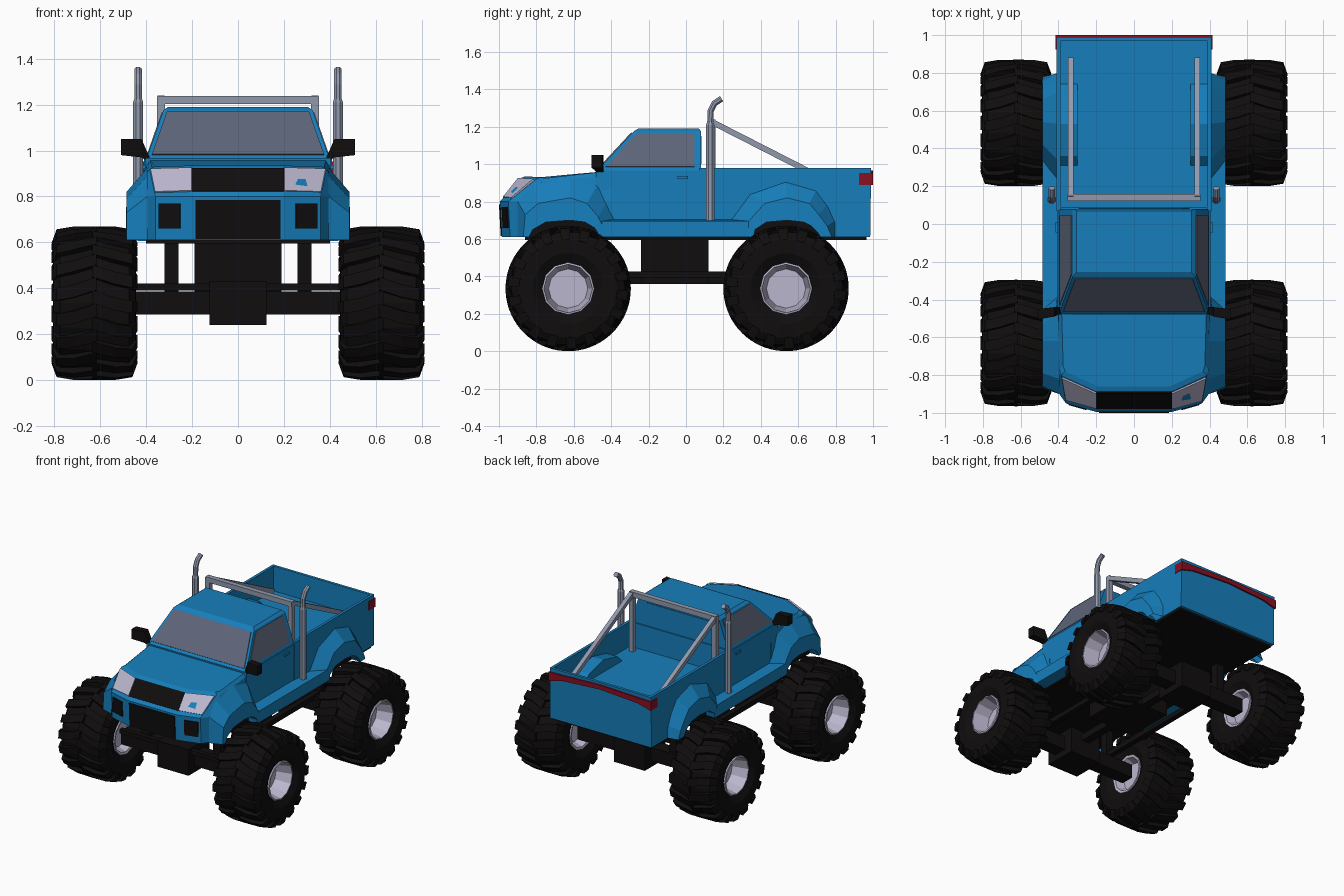
import bpy, bmesh
from math import sin, cos, pi
from mathutils import Vector

if "Cube" in bpy.data.objects:
    bpy.data.objects.remove(bpy.data.objects["Cube"])


def material(name, rgb):
    m = bpy.data.materials.new(name)
    m.diffuse_color = (*rgb, 1)
    m.use_nodes = True
    m.node_tree.nodes["Principled BSDF"].inputs["Base Color"].default_value = m.diffuse_color
    return m


BLUE = material("blue_paint", (0.008, 0.21, 0.5))
BLACK = material("black_rubber", (0.005, 0.004, 0.004))
GLASS = material("tinted_glass", (0.11, 0.13, 0.19))
LAMP = material("pale_metal", (0.5, 0.47, 0.62))
CHROME = material("chrome", (0.28, 0.32, 0.42))
RED = material("red_lens", (0.25, 0.005, 0.015))


def loft(bm, rings, caps=True):
    rows = [[bm.verts.new(p) for p in r] for r in rings]
    n = len(rows[0])
    for a, b in zip(rows, rows[1:]):
        for i in range(n):
            bm.faces.new((a[i], a[(i + 1) % n], b[(i + 1) % n], b[i]))
    if caps:
        bm.faces.new(rows[0])
        bm.faces.new(rows[-1])


def finish(bm, name, mat):
    bmesh.ops.recalc_face_normals(bm, faces=bm.faces)
    me = bpy.data.meshes.new(name)
    bm.to_mesh(me)
    bm.free()
    me.materials.append(mat)
    ob = bpy.data.objects.new(name, me)
    bpy.context.collection.objects.link(ob)
    return ob


def solid(name, rings, mat, caps=True):
    bm = bmesh.new()
    loft(bm, rings, caps)
    return finish(bm, name, mat)


def box(name, x0, x1, y0, y1, z0, z1, mat):
    return solid(name, [[(x0, y0, z), (x1, y0, z), (x1, y1, z), (x0, y1, z)] for z in (z0, z1)], mat)


def plate(name, pts, mat, t=0.006):
    p = [Vector(q) for q in pts]
    n = (p[1] - p[0]).cross(p[2] - p[0]).normalized() * t
    return solid(name, [[q - n for q in p], [q + n for q in p]], mat)


def tube(name, path, radii, sides, mat):
    # path lies in a plane of constant x, or runs along x
    rings = []
    path = [Vector(p) for p in path]
    for i, p in enumerate(path):
        d = (path[min(i + 1, len(path) - 1)] - path[max(i - 1, 0)]).normalized()
        u = Vector((1, 0, 0)) if abs(d.x) < 0.5 else Vector((0, 1, 0))
        v = d.cross(u).normalized()
        rings.append([p + radii[i] * (u * cos(a) + v * sin(a))
                      for a in [(k + 0.5) * 2 * pi / sides for k in range(sides)]])
    return solid(name, rings, mat)


def mirrored(half):
    return half + [(-x, y, z) for x, y, z in reversed(half)]


# Nose and hood
solid("front_body", [
    mirrored([(0.405, -0.40, 0.61), (0.405, -0.87, 0.61), (0.36, -0.94, 0.61), (0.20, -0.985, 0.61)]),
    mirrored([(0.41, -0.40, 0.80), (0.41, -0.88, 0.80), (0.36, -0.95, 0.80), (0.20, -0.995, 0.80)]),
    mirrored([(0.40, -0.40, 0.94), (0.395, -0.77, 0.905), (0.385, -0.80, 0.92), (0.20, -0.885, 0.925)]),
    mirrored([(0.385, -0.40, 0.965), (0.375, -0.75, 0.925), (0.365, -0.78, 0.93), (0.19, -0.86, 0.935)]),
], BLUE)
plate("upper_grille", [(-0.20, -0.975, 0.82), (0.20, -0.975, 0.82), (0.20, -0.89, 0.92), (-0.20, -0.89, 0.92)], BLACK, 0.007)
plate("lower_grille", [(-0.185, -0.985, 0.615), (0.185, -0.985, 0.615), (0.185, -0.994, 0.785), (-0.185, -0.994, 0.785)], BLACK)

# Door section and cab
box("door_section", -0.405, 0.405, -0.48, 0.08, 0.61, 0.965, BLUE)


def level(x, y0, y1, z):
    return [(-x, y0, z), (x, y0, z), (x, y1, z), (-x, y1, z)]


solid("cab", [level(0.40, -0.48, 0.08, 0.96), level(0.325, -0.28, 0.08, 1.175),
              level(0.305, -0.255, 0.07, 1.19)], BLUE)


def cab_pt(y, z, s):
    return (s * (0.40 - (z - 0.96) / 0.215 * 0.075), y, z)


plate("windshield", [(-0.375, -0.461, 0.98), (0.375, -0.461, 0.98), (0.31, -0.289, 1.165), (-0.31, -0.289, 1.165)], GLASS)
plate("rear_window", [(-0.29, 0.08, 1.0), (0.29, 0.08, 1.0), (0.26, 0.08, 1.15), (-0.26, 0.08, 1.15)], BLUE, 0.004)

# Cargo bed
box("bed_floor", -0.40, 0.40, 0.07, 0.98, 0.61, 0.80, BLUE)
box("bed_front_wall", -0.40, 0.40, 0.07, 0.09, 0.61, 0.98, BLUE)
solid("tailgate", [level(0.41, 0.965, 0.985, 0.61), level(0.41, 0.97, 0.99, 0.98)], BLUE)
solid("tail_strip", [[(x, y, c + h) for y, h in ((0.98, -w), (1.0, -w), (1.0, w), (0.98, w))]
                     for x, c, w in ((-0.41, 0.92, 0.032), (-0.31, 0.935, 0.02), (0, 0.95, 0.016),
                                     (0.31, 0.935, 0.02), (0.41, 0.92, 0.032))], RED)
box("underbody", -0.40, 0.40, -0.86, 0.965, 0.595, 0.615, BLACK)

# Wheel arch outlines as (y, z): root on the body, outer crease, opening
ARCHES = {
    "front": ([(-.90, .61), (-.90, .80), (-.82, .89), (-.62, .925), (-.47, .895), (-.42, .80), (-.37, .69), (-.37, .61)],
              [(-.87, .61), (-.86, .73), (-.79, .79), (-.62, .82), (-.53, .79), (-.47, .72), (-.45, .68), (-.44, .61)],
              [(-.84, .61), (-.82, .65), (-.75, .69), (-.62, .70), (-.54, .69), (-.49, .66), (-.475, .64), (-.47, .61)]),
    "rear": ([(.22, .61), (.22, .70), (.33, .85), (.53, .92), (.70, .87), (.76, .79), (.80, .70), (.80, .61)],
             [(.33, .61), (.34, .70), (.42, .79), (.54, .82), (.66, .79), (.71, .73), (.755, .67), (.78, .61)],
             [(.36, .61), (.37, .65), (.43, .69), (.54, .70), (.63, .69), (.67, .67), (.70, .64), (.72, .61)]),
}

for s in (1, -1):
    side = "right" if s > 0 else "left"
    # Lamps
    plate("headlight_" + side, [(s * .20, -.972, .82), (s * .36, -.928, .815), (s * .38, -.812, .915), (s * .20, -.893, .92)], LAMP, 0.009)
    plate("fog_light_" + side, [(s * .25, -.974, .66), (s * .345, -.947, .66), (s * .345, -.952, .77), (s * .25, -.979, .77)], BLACK, 0.007)
    box("tail_light_" + side, s * .40, s * .415, .925, 1.0, .888, .952, RED)
    # Side windows, handle, mirror
    plate("side_window_" + side, [cab_pt(y, z, s) for y, z in ((-.43, .985), (.045, .985), (.045, 1.165), (-.265, 1.165))], GLASS, 0.004)
    box("door_handle_" + side, s * .40, s * .415, -.045, .01, .92, .937, BLUE)
    solid("mirror_" + side, [[(s * x, y0, z0), (s * x, y1, z0), (s * x, y1, z1), (s * x, y0, z1)]
                             for x, y0, y1, z0, z1 in ((.385, -.47, -.44, .945, .97), (.42, -.49, -.44, .97, 1.05),
                                                       (.51, -.505, -.45, .98, 1.05))], BLACK)
    # Bed side, running board, inner wheel housing
    box("bed_side_" + side, s * .39, s * .41, .07, .985, .61, .98, BLUE)
    solid("running_board_" + side, [[(s * .40, y, .605), (s * .485, y, .61), (s * .485, y, .695), (s * .40, y, .705)]
                                    for y in (-.45, .335)], BLUE)
    solid("bed_wheel_housing_" + side, [[(s * x, y, z) for y, z in ((.30, .79), (.36, .85), (.53, .89), (.69, .85), (.75, .79))]
                                        for x in (.30, .40)], BLUE)
    # Fender flares
    for end, (root, crease, gap) in ARCHES.items():
        bm = bmesh.new()
        rows = [[bm.verts.new((s * x, y, z)) for y, z in line]
                for x, line in ((.395, root), (.485, crease), (.488, gap), (.40, gap))]
        for a, b in zip(rows, rows[1:]):
            for i in range(len(a) - 1):
                bm.faces.new((a[i], a[i + 1], b[i + 1], b[i]))
        finish(bm, f"{end}_flare_{side}", BLUE)
        plate(f"{end}_arch_liner_{side}", [(s * .412, y, z) for y, z in gap], BLACK, 0.004)
    # Exhaust stack
    tube("exhaust_stack_" + side, [(s * .435, .13, .70), (s * .435, .13, 1.21), (s * .435, .13, 1.225), (s * .435, .132, 1.285),
                                   (s * .435, .152, 1.325), (s * .435, .19, 1.35)],
         [.024, .024, .018, .018, .018, .018], 8, CHROME)
    # Roll bar legs
    tube("roll_bar_post_" + side, [(s * .335, .14, .79), (s * .335, .14, 1.235)], [.024] * 2, 4, CHROME)
    tube("roll_bar_brace_" + side, [(s * .335, .14, 1.225), (s * .335, .875, .85)], [.022] * 2, 4, CHROME)
    # Suspension
    for y, end in ((-.63, "front"), (.535, "rear")):
        box(f"{end}_strut_{side}", s * .26, s * .32, y - .03, y + .03, .36, .61, BLACK)
    box("trailing_arm_" + side, s * .27, s * .31, -.63, .535, .39, .425, BLACK)

tube("roll_bar_top", [(-.35, .14, 1.22), (.35, .14, 1.22)], [.026] * 2, 4, CHROME)

# Drivetrain
box("gearbox", -.19, .19, -.24, .12, .36, .61, BLACK)
for y, end in ((-.63, "front"), (.535, "rear")):
    box(end + "_axle", -.47, .47, y - .05, y + .05, .285, .385, BLACK)
    box(end + "_tie_bar", -.45, .45, y - .10, y - .065, .39, .42, BLACK)
    box(end + "_differential", -.125, .125, y - .12, y + .12, .24, .43, BLACK)
box("drive_shaft", -.03, .03, -.6, .5, .36, .41, BLACK)


# Wheels: tyre carcass, chevron lugs and dished rims
def wheel(name, s, cy):
    c = Vector((s * 0.625, cy, 0.335))

    def pt(u, r, a):
        return c + Vector((s * u, r * cos(a), r * sin(a)))

    def lathe(profile, n):
        return [[pt(u, r, 2 * pi * k / n) for k in range(n)] for u, r in profile]

    bm = bmesh.new()
    loft(bm, lathe([(-.15, .135), (-.18, .19), (-.178, .265), (-.15, .305), (0, .318),
                    (.15, .305), (.178, .265), (.18, .19), (.15, .135)], 18), False)
    for k in range(18):
        for f in (1, -1):
            a0 = 2 * pi * (k + (0.25 if f > 0 else -0.25)) / 18
            rings = []
            for ui, ri, uo, ro, da in ((-.008, .30, -.008, .335, 0), (.09, .30, .09, .335, .10),
                                       (.14, .29, .165, .322, .14), (.165, .26, .187, .262, .14)):
                a, w = a0 + da, 0.085
                rings.append([pt(f * ui, ri, a - w), pt(f * ui, ri, a + w),
                              pt(f * uo, ro, a + w), pt(f * uo, ro, a - w)])
            loft(bm, rings)
    finish(bm, name + "_tyre", BLACK)
    solid(name + "_rim", lathe([(-.10, .10), (-.158, .122), (-.162, .14), (.162, .14), (.165, .13), (.05, .105)], 12), LAMP)


for s, side in ((1, "right"), (-1, "left")):
    wheel("front_wheel_" + side, s, -0.63)
    wheel("rear_wheel_" + side, s, 0.535)
